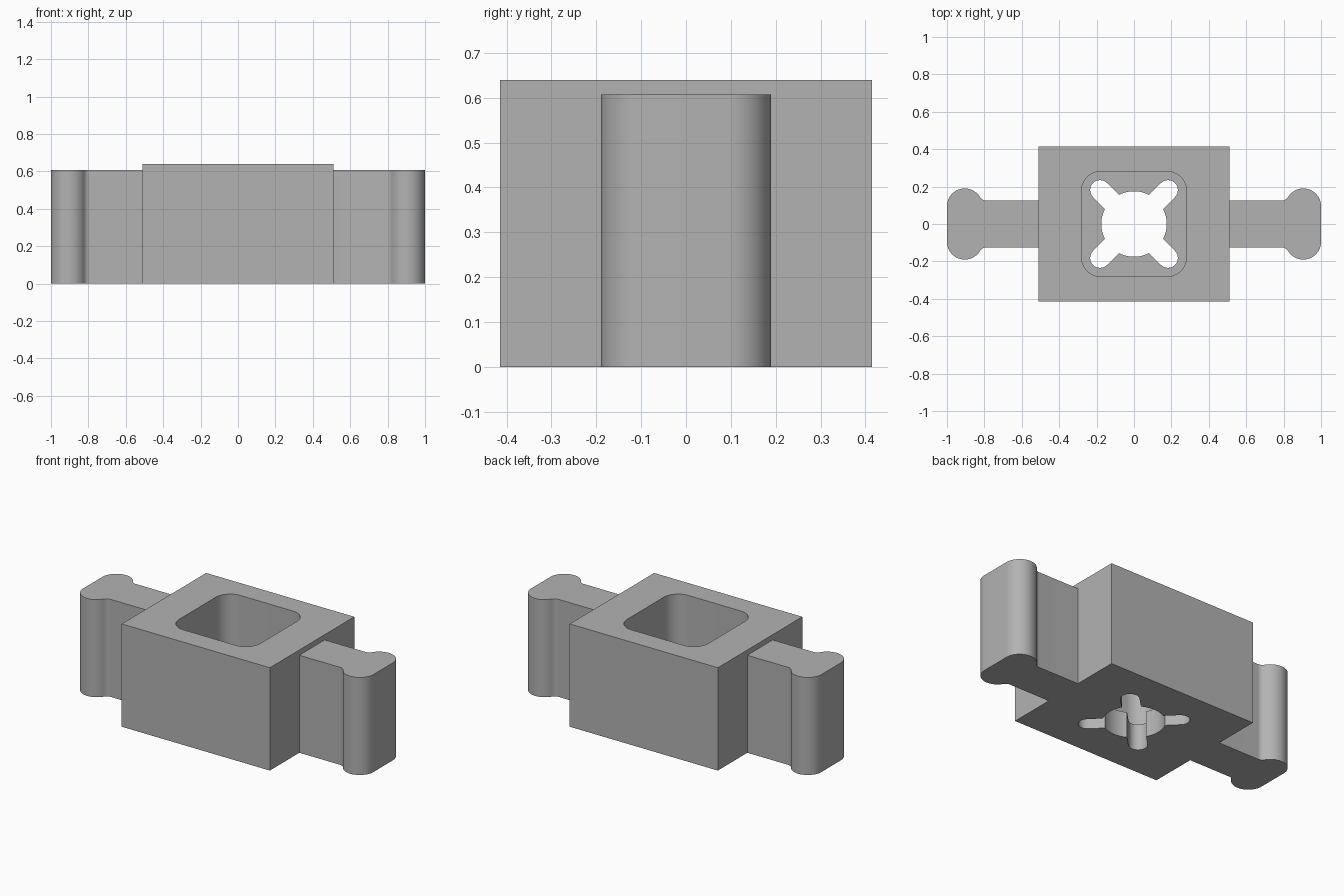
import bpy, bmesh, math
from math import sin, cos, radians, asin, degrees, sqrt

cube = bpy.data.objects.get("Cube")
if cube:
    bpy.data.objects.remove(cube, do_unlink=True)

BODY_X, BODY_Y, BODY_Z = 0.51, 0.415, 0.64
ARM_Z, FLOOR_Z = 0.607, 0.16

grey = bpy.data.materials.new("light_grey")
grey.use_nodes = True
colour = (0.45, 0.45, 0.45, 1)
grey.diffuse_color = colour
grey.node_tree.nodes["Principled BSDF"].inputs["Base Color"].default_value = colour


def arc(cx, cy, r, start, end, steps=12):
    """Points on an arc, angles in degrees."""
    angles = [radians(start + (end - start) * i / steps) for i in range(steps + 1)]
    return [(cx + r * cos(a), cy + r * sin(a)) for a in angles]


def prism(name, outline, z0, z1):
    """Extrude a closed outline from z0 up to z1."""
    bm = bmesh.new()
    base = bm.faces.new([bm.verts.new((x, y, z0)) for x, y in outline])
    top = bmesh.ops.extrude_face_region(bm, geom=[base])["geom"]
    verts = [g for g in top if isinstance(g, bmesh.types.BMVert)]
    bmesh.ops.translate(bm, verts=verts, vec=(0, 0, z1 - z0))
    bmesh.ops.recalc_face_normals(bm, faces=bm.faces)
    mesh = bpy.data.meshes.new(name)
    bm.to_mesh(mesh)
    bm.free()
    mesh.materials.append(grey)
    obj = bpy.data.objects.new(name, mesh)
    bpy.context.collection.objects.link(obj)
    return obj


def activate(obj):
    bpy.ops.object.select_all(action="DESELECT")
    obj.select_set(True)
    bpy.context.view_layer.objects.active = obj


def smooth(obj):
    activate(obj)
    bpy.ops.object.shade_smooth_by_angle(angle=radians(30))


def cut(obj, cutter):
    """Subtract the cutter and remove it."""
    cutter.hide_render = True
    mod = obj.modifiers.new("cut", "BOOLEAN")
    mod.operation, mod.solver, mod.object = "DIFFERENCE", "EXACT", cutter
    activate(obj)
    bpy.ops.object.modifier_apply(modifier=mod.name)
    bpy.data.objects.remove(cutter, do_unlink=True)


# Block body
body = prism("body", [(-BODY_X, -BODY_Y), (BODY_X, -BODY_Y),
                      (BODY_X, BODY_Y), (-BODY_X, BODY_Y)], 0, BODY_Z)

# Rounded square pocket, open at the top
half, corner = 0.28, 0.1
pocket = []
for k in range(4):
    a = radians(45 + 90 * k)
    reach = (half - corner) * sqrt(2)
    pocket += arc(reach * cos(a), reach * sin(a), corner, 90 * k, 90 * k + 90)
cut(body, prism("pocket_cutter", pocket, FLOOR_Z, 1))

# Round hole with four diagonal slots through the floor
hole_r, slot_r, slot_reach = 0.175, 0.053, 0.257
spread = degrees(asin(slot_r / hole_r))
hole = []
for k in range(4):
    d = 45 + 90 * k
    a = radians(d)
    hole += arc(slot_reach * cos(a), slot_reach * sin(a), slot_r, d - 90, d + 90)
    hole += arc(0, 0, hole_r, d + spread, d + 90 - spread)
cut(body, prism("hole_cutter", hole, -0.2, 0.4))
smooth(body)

# Connector arms: bar, filleted neck and double-lobed end
bar, lobe, fillet = 0.125, 0.095, 0.04
lobe_x, lobe_y = 1 - lobe, 0.095
rise = bar + fillet - lobe_y
run = sqrt((lobe + fillet) ** 2 - rise ** 2)
tilt = degrees(asin(rise / (lobe + fillet)))
upper = [(BODY_X, bar)]
upper += arc(lobe_x - run, bar + fillet, fillet, -90, -tilt, 8)
upper += arc(lobe_x, lobe_y, lobe, 180 - tilt, 0, 24)[1:]
for side, name in ((1, "left_arm"), (-1, "right_arm")):
    outline = upper + [(x, -y) for x, y in reversed(upper)]
    smooth(prism(name, [(side * x, y) for x, y in outline], 0, ARM_Z))
